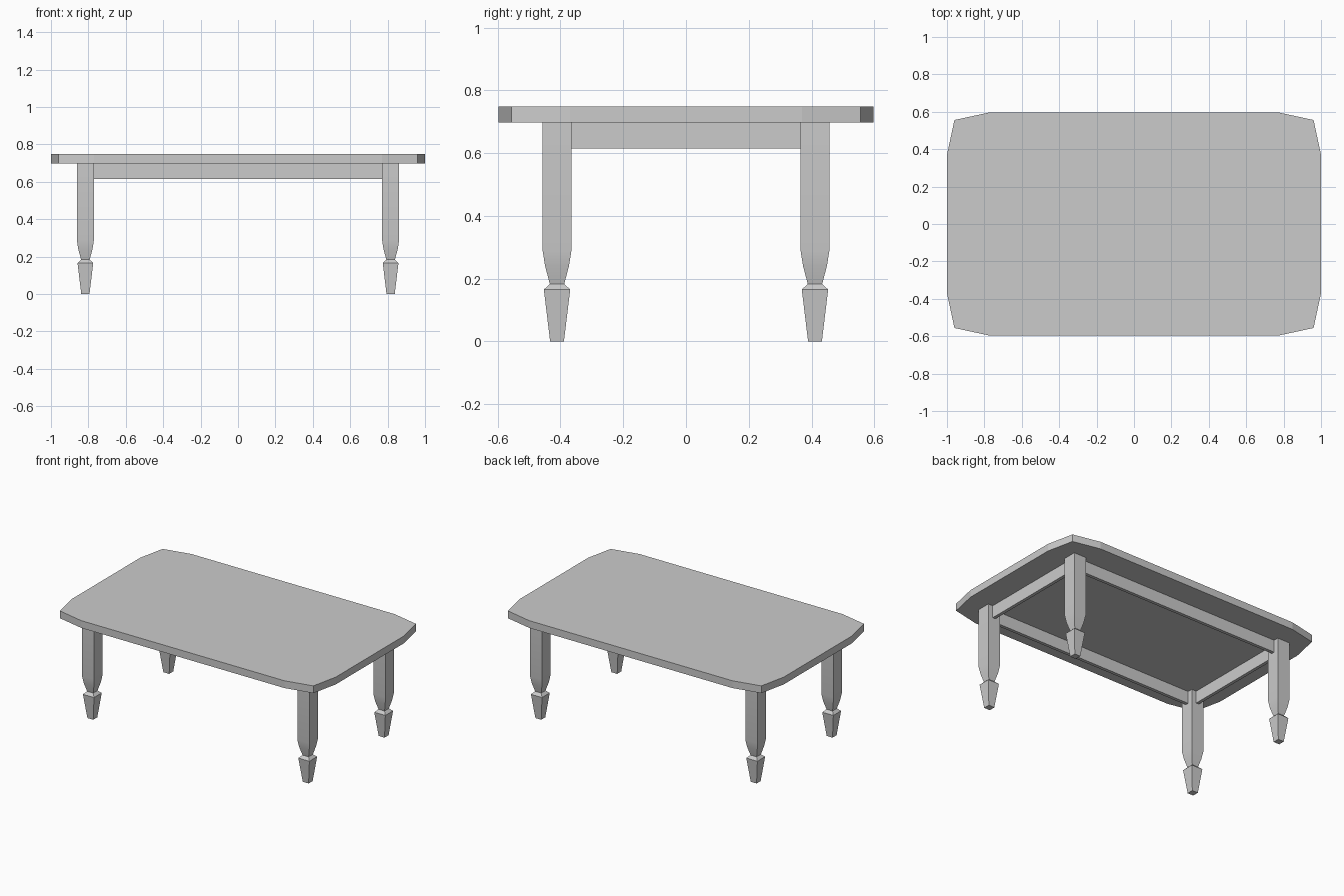
import bpy, bmesh, math

if "Cube" in bpy.data.objects:
    bpy.data.objects.remove(bpy.data.objects["Cube"])


def finish(name, bm, smooth=False):
    bmesh.ops.recalc_face_normals(bm, faces=bm.faces[:])
    mesh = bpy.data.meshes.new(name)
    bm.to_mesh(mesh)
    bm.free()
    ob = bpy.data.objects.new(name, mesh)
    bpy.context.collection.objects.link(ob)
    if smooth:
        bpy.ops.object.select_all(action='DESELECT')
        ob.select_set(True)
        bpy.context.view_layer.objects.active = ob
        bpy.ops.object.shade_smooth_by_angle(angle=math.radians(30))
    return ob


def loft(name, rings, smooth=False):
    """Join matching horizontal outlines into a closed solid."""
    bm = bmesh.new()
    loops = [[bm.verts.new(p) for p in ring] for ring in rings]
    n = len(loops[0])
    for a, b in zip(loops, loops[1:]):
        for i in range(n):
            j = (i + 1) % n
            bm.faces.new((a[i], a[j], b[j], b[i]))
    bm.faces.new(loops[0])
    bm.faces.new(loops[-1])
    return finish(name, bm, smooth)


def box(name, x0, x1, y0, y1, z0, z1):
    return loft(name, [[(x0, y0, z), (x1, y0, z), (x1, y1, z), (x0, y1, z)]
                       for z in (z0, z1)])


LEG_X, LEG_Y, LEG_HALF = 0.816, 0.411, 0.046
TOP_Z, UNDER_Z, APRON_Z = 0.748, 0.698, 0.614

# Tabletop with faceted corners
corner = [(1.0, 0.37), (0.96, 0.556), (0.77, 0.597)]
outline = (corner + [(-x, y) for x, y in reversed(corner)]
           + [(-x, -y) for x, y in corner]
           + [(x, -y) for x, y in reversed(corner)])
loft("tabletop", [[(x, y, z) for x, y in outline] for z in (UNDER_Z, TOP_Z)])

# Square legs: tapered foot, collar, narrow neck, straight post
profile = [(0.022, 0.0), (0.042, 0.165), (0.023, 0.183),
           (0.038, 0.24), (LEG_HALF, 0.29), (LEG_HALF, UNDER_Z)]
for sy, end in ((-1, "front"), (1, "back")):
    for sx, side in ((-1, "left"), (1, "right")):
        cx, cy = sx * LEG_X, sy * LEG_Y
        loft(f"{end}_{side}_leg",
             [[(cx - h, cy - h, z), (cx + h, cy - h, z),
               (cx + h, cy + h, z), (cx - h, cy + h, z)] for h, z in profile],
             smooth=True)

# Thin apron boards centred between the legs
T = 0.011
ax, ay = LEG_X - LEG_HALF, LEG_Y - LEG_HALF
for s, name in ((-1, "front"), (1, "back")):
    box(f"{name}_apron", -ax, ax, s * LEG_Y - T, s * LEG_Y + T, APRON_Z, UNDER_Z)
for s, name in ((-1, "left"), (1, "right")):
    box(f"{name}_apron", s * LEG_X - T, s * LEG_X + T, -ay, ay, APRON_Z, UNDER_Z)
